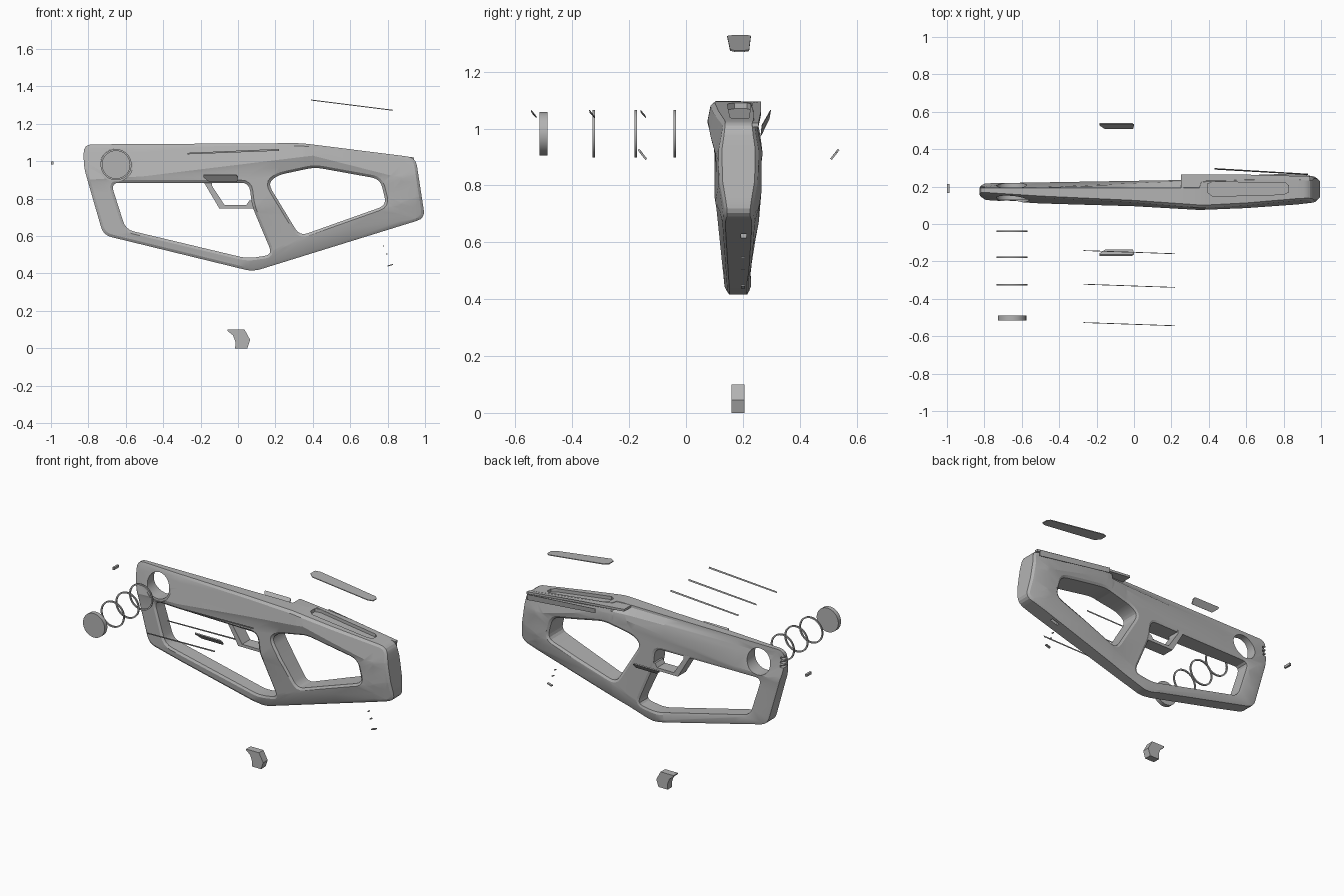
import bpy, bmesh, math
from mathutils import Vector

if "Cube" in bpy.data.objects:
    bpy.data.objects.remove(bpy.data.objects["Cube"])

grey = bpy.data.materials.new("plain_grey")
grey.use_nodes = True
grey.diffuse_color = (0.45, 0.45, 0.45, 1)
grey.node_tree.nodes["Principled BSDF"].inputs["Base Color"].default_value = grey.diffuse_color
MID = 0.185  # y of the frame's centre plane

def finish(name, bm):
    bmesh.ops.recalc_face_normals(bm, faces=bm.faces)
    mesh = bpy.data.meshes.new(name)
    bm.to_mesh(mesh)
    bm.free()
    mesh.materials.append(grey)
    ob = bpy.data.objects.new(name, mesh)
    bpy.context.collection.objects.link(ob)
    return ob

def solid(name, pts, push):
    """Polygon swept along a vector."""
    bm = bmesh.new()
    face = bm.faces.new([bm.verts.new(p) for p in pts])
    ext = bmesh.ops.extrude_face_region(bm, geom=[face], use_keep_orig=True)
    bmesh.ops.translate(bm, vec=push, verts=[g for g in ext["geom"] if isinstance(g, bmesh.types.BMVert)])
    return finish(name, bm)

def box(name, x, y, z):
    return solid(name, [(x[0], y[0], z[0]), (x[1], y[0], z[0]), (x[1], y[1], z[0]), (x[0], y[1], z[0])],
                 (0, 0, z[1] - z[0]))

def disc(name, x, z, r, y0, y1, inner=0):
    """Cylinder or ring lying along y."""
    bm = bmesh.new()
    n = 48
    loops = []
    for rad, y in [(r, y0), (r, y1)] + ([(inner, y1), (inner, y0)] if inner else []):
        loops.append([bm.verts.new((x + rad * math.cos(t * math.tau / n), y, z + rad * math.sin(t * math.tau / n)))
                      for t in range(n)])
    for a, b in list(zip(loops, loops[1:])) + ([(loops[-1], loops[0])] if inner else []):
        for i in range(n):
            bm.faces.new((a[i - 1], a[i], b[i], b[i - 1]))
    if not inner:
        for lp in loops:
            bm.faces.new(lp)
    return finish(name, bm)

def rounded(pts, r, ccw):
    """Corner points to a rounded loop with a chosen winding."""
    pts = [Vector(p) for p in pts]
    area = sum(a.x * b.y - b.x * a.y for a, b in zip(pts, pts[1:] + pts[:1]))
    if (area > 0) != ccw:
        pts.reverse()
    out = []
    for i, p in enumerate(pts):
        a, b = pts[i - 1] - p, pts[(i + 1) % len(pts)] - p
        a, b = (v * min(r, 0.45 * v.length) / v.length for v in (a, b))
        out += [p + a * (1 - t) ** 2 + b * t ** 2 for t in (0, 0.25, 0.5, 0.75, 1)]
    return out

def inset(pts, d):
    out = []
    for i, p in enumerate(pts):
        e1, e2 = (p - pts[i - 1]).normalized(), (pts[(i + 1) % len(pts)] - p).normalized()
        n1, n2 = Vector((-e1.y, e1.x)), Vector((-e2.y, e2.x))
        out.append(p + (n1 + n2) * d / (1 + n1.dot(n2)))
    return out

def lerp(table, x):
    x = min(max(x, table[0][0]), table[-1][0])
    for (a, u), (b, v) in zip(table, table[1:]):
        if x <= b:
            return u + (v - u) * (x - a) / (b - a)

# Frame outline and its two openings, in x and z
outer = [(-0.825, 1.09), (0.34, 1.097), (0.95, 1.02), (1.0, 0.695), (0.08, 0.41), (-0.72, 0.605), (-0.825, 0.97)]
rear_hole = [(-0.68, 0.885), (0.06, 0.885), (0.075, 0.76), (0.185, 0.5), (0.05, 0.48), (-0.6, 0.635)]
front_hole = [(0.16, 0.88), (0.21, 0.925), (0.41, 0.968), (0.76, 0.905), (0.795, 0.765), (0.33, 0.6)]

# Half width on each side, and the ridge along the flank
front_w = [(-0.82, 0.055), (-0.5, 0.075), (0, 0.09), (0.35, 0.11), (0.6, 0.1), (0.95, 0.075), (1, 0.065)]
back_w = [(-0.82, 0.032), (0.25, 0.05), (0.6, 0.076), (0.87, 0.085), (0.95, 0.075), (1, 0.065)]
ridge = [(-0.82, 0.9), (-0.5, 0.92), (0.4, 1.03), (0.87, 0.91), (1, 0.9)]
lower_w = [(0.42, 0.047), (0.72, 0.078), (0.76, 0.085)]

def half_width(x, z, front):
    r = lerp(front_w if front else back_w, x)
    d = lerp(ridge, x) - z
    if d < 0:
        w = r + 0.2 * d
    else:
        w = max(min(0.94 * r, lerp(lower_w, z)), r - 0.25 * d)
    if not front and x < 0.351:
        w -= 0.8 * max(0, z - 1.045)
    return max(w - 0.15 * max(0, 0.45 + 0.373 * x - z) * (x > 0), 0.01)

bm = bmesh.new()
caps = ([], [])
for k, corners in enumerate((outer, rear_hole, front_hole)):
    loop = rounded(corners, 0.045, k == 0)
    small = inset(loop, 0.014)
    rows = [[bm.verts.new((p.x, y, p.y)) for p in pts]
            for pts, y in ((small, -1), (loop, -0.87), (loop, 0.87), (small, 1))]
    for a, b in zip(rows, rows[1:]):
        for i in range(len(a)):
            bm.faces.new((a[i - 1], a[i], b[i], b[i - 1]))
    for cap, row in zip(caps, (rows[0], rows[3])):
        cap += [bm.edges.get((row[i - 1], row[i])) for i in range(len(row))]
for cap, ny in zip(caps, (-1, 1)):
    bmesh.ops.triangle_fill(bm, use_beauty=True, edges=cap, normal=(0, ny, 0))

def cut(p, n):
    bmesh.ops.bisect_plane(bm, geom=bm.verts[:] + bm.edges[:] + bm.faces[:], dist=1e-5,
                           plane_co=(p[0], 0, p[1]), plane_no=(n[0], 0, n[1]))

for x in (-0.5, 0, 0.25, 0.35, 0.36, 0.6, 0.87, 0.95):
    cut((x, 0), (1, 0))
for z in (0.72, 0.76, 1.045):
    cut((0, z), (0, 1))
for (xa, za), (xb, zb) in list(zip(ridge, ridge[1:]))[:3]:
    for drop in (0, 0.08):
        cut((xa, za - drop), (za - zb, xb - xa))
cut((0, 0.45), (-0.373, 1))
for v in bm.verts:
    v.co.y = MID + v.co.y * half_width(v.co.x, v.co.z, v.co.y < 0)
frame = finish("frame", bm)

def carve(cutter):
    mod = frame.modifiers.new("carve", "BOOLEAN")
    mod.operation, mod.solver, mod.object = "DIFFERENCE", "EXACT", cutter
    bpy.context.view_layer.objects.active = frame
    bpy.ops.object.modifier_apply(modifier=mod.name)
    bpy.data.objects.remove(cutter)

def cover(name, z, thick):
    """Sloping chamfered plate for the top."""
    xy = [(0.39, 0.17), (0.42, 0.145), (0.8, 0.155), (0.83, 0.17), (0.83, 0.205), (0.81, 0.222), (0.42, 0.228), (0.39, 0.215)]
    return solid(name, [(x, y, z - 0.125 * (x - 0.39)) for x, y in xy], (0, 0, thick))

# Round socket, top recess, rear vents and small port
carve(disc("cutter", -0.655, 0.985, 0.08, -0.2, 0.5))
carve(disc("cutter", -0.655, 0.985, 0.094, -0.2, 0.13))
carve(cover("cutter", 1.07, 0.1))
for z in (0.985, 1.01, 1.035):
    carve(box("cutter", (-0.9, -0.8), (0.165, 0.215), (z, z + 0.014)))
carve(box("cutter", (0.74, 0.79), (0.193, 0.212), (0.6, 0.65)))

# Overhanging top edge and flared strip on the back of the frame
wing = [(0.25, 0.185), (0.25, 0.264), (0.6, 0.264), (0.94, 0.255), (0.94, 0.232), (0.385, 0.232), (0.385, 0.185)]
solid("top_overhang", [(x, y, 1.096 - 0.126 * max(0, x - 0.34)) for x, y in wing], (0, 0, -0.014))
solid("flared_strip", [(0.43, 0.296, 1.065), (0.93, 0.266, 1.012), (0.93, 0.262, 0.975), (0.43, 0.291, 1.035)], (0, 0.003, 0))

# Trigger guard and trigger
guard = [(-0.19, 0.9), (-0.1, 0.748), (0.1, 0.748), (0.08, 0.79), (0.06, 0.79), (0.045, 0.766), (-0.072, 0.766), (-0.14, 0.87), (-0.14, 0.9)]
solid("trigger_guard", [(x, 0.145, z) for x, z in guard], (0, 0.08, 0))
trigger = [(-0.055, 0.1), (0.035, 0.1), (0.065, 0.045), (0.05, 0), (-0.015, 0), (-0.014, 0.035), (-0.027, 0.07), (-0.055, 0.092)]
solid("trigger", [(x, 0.16, z) for x, z in trigger], (0, 0.045, 0))

# Separated top cover, lens and rings
cover("top_cover", 1.325, 0.005)
disc("lens_disc", -0.652, 0.982, 0.076, -0.515, -0.488)
for i, y in enumerate((-0.04, -0.177, -0.325)):
    disc(f"lens_ring_{i + 1}", -0.652, 0.982, 0.083, y - 0.004, y + 0.004, 0.074)

# Slim side strips
for i, y in enumerate((-0.142, -0.322, -0.527)):
    strip = [(-0.27, y, 1.037), (0.22, y - 0.017, 1.056), (0.22, y - 0.019, 1.066), (-0.27, y - 0.002, 1.045)]
    solid(f"side_strip_{i + 1}", strip, (0, 0.002, 0))

# Slanted side plates, mirrored about the frame
shape = [(-0.185, 0.355, 0.925), (-0.01, 0.355, 0.925), (0, 0.348, 0.915), (-0.005, 0.328, 0.89), (-0.155, 0.328, 0.89), (-0.185, 0.348, 0.915)]
for name, s in (("right_side_plate", -1), ("left_side_plate", 1)):
    solid(name, [(x, MID + s * y, z) for x, y, z in shape], (0, -s * 0.006, 0.004))

# Rear insert and small port pieces
box("rear_insert", (-1, -0.987), (0.167, 0.215), (0.983, 0.998))
for i, (x, z, w) in enumerate(((0.775, 0.545, 0.006), (0.79, 0.502, 0.008))):
    box(f"port_piece_{i + 1}", (x, x + w), (0.193, 0.208), (z, z + 0.005))
solid("port_cap", [(0.8, 0.193, 0.437), (0.83, 0.193, 0.446), (0.83, 0.208, 0.446), (0.8, 0.208, 0.437)], (0, 0, 0.006))

# Smooth shading with sharp edges kept
bpy.context.view_layer.update()
for ob in bpy.data.objects:
    if ob.type == "MESH" and grey.name in ob.data.materials:
        ob.select_set(True)
bpy.ops.object.shade_smooth_by_angle(angle=math.radians(20))
